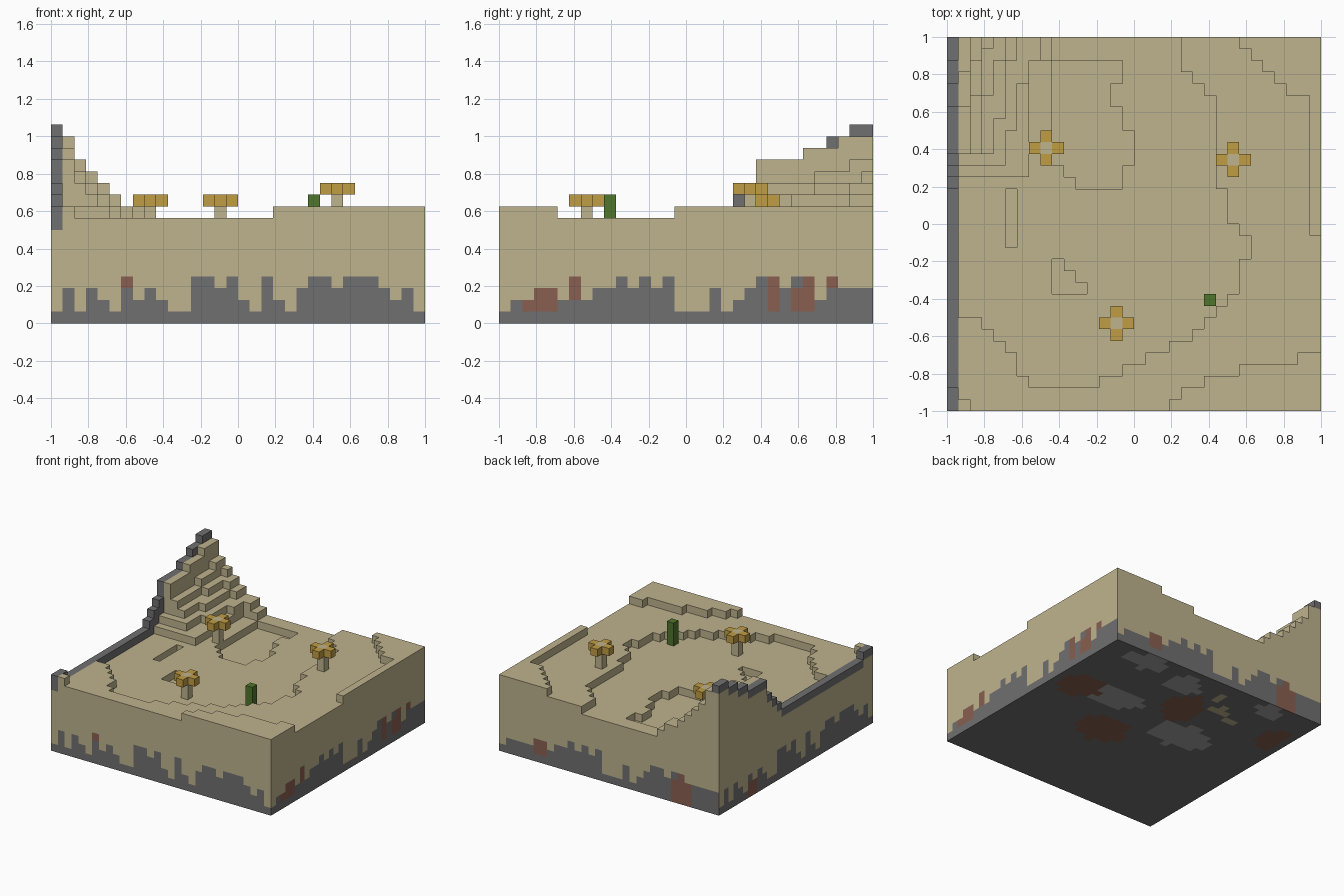
import bpy, bmesh
from mathutils import Vector

cube = bpy.data.objects.get("Cube")
if cube:
    bpy.data.objects.remove(cube, do_unlink=True)

N = 32           # blocks per side
S = 2 / N        # block size


def material(name, rgb):
    m = bpy.data.materials.new(name)
    m.use_nodes = True
    m.diffuse_color = (*rgb, 1)
    node = m.node_tree.nodes["Principled BSDF"]
    node.inputs["Base Color"].default_value = (*rgb, 1)
    node.inputs["Roughness"].default_value = 0.9
    return m


sand = material("sand", (0.52, 0.45, 0.27))
stone = material("stone", (0.16, 0.16, 0.16))
clay = material("clay", (0.25, 0.115, 0.08))
pale = material("pale stone", (0.36, 0.36, 0.36))
gold = material("gold leaves", (0.53, 0.34, 0.06))
green = material("green plant", (0.08, 0.18, 0.025))
SAND, STONE, CLAY, PALE = range(4)


def inside(poly, x, y):
    hit = False
    for (ax, ay), (bx, by) in zip(poly, poly[1:] + poly[:1]):
        if (ay > y) != (by > y) and x < ax + (y - ay) * (bx - ax) / (by - ay):
            hit = not hit
    return hit


# Ground outlines in block units
basin = [(1, 8), (2, 8), (6, 5), (6, 4), (8, 2), (12, 2), (16, 4), (22, 7), (25, 11), (25, 13),
         (26, 13), (26, 15), (25, 15), (24, 18), (23, 20), (23, 26), (20, 30), (20, N), (1, N)]
ridges = [[(19, 0), (20, 2), (25, 3.5), (30, 4.5), (N, 5), (N, 0)],
          [(25, N), (29, 27), (31, 27), (31, 15), (N, 15), (N, N)]]
pits = [[(9, 30), (15, 30), (15, 28), (14, 28), (14, 26), (15, 26), (15, 24), (16, 24), (16, 21),
         (15, 21), (15, 19), (11, 19), (9, 22)],
        [(5, 14), (6, 14), (6, 19), (5, 19)],
        [(9, 10), (9, 13), (10, 13), (12, 11), (12, 10)]]

# Stepped hill in the back corner: height, end along x, start along y
hill = [(17, 1, 30), (16, 1, 28), (16, 2, 29), (15, 2, 26), (14, 2, 22), (12, 1, 21), (11, 1, 20),
        (10, 1, 19), (14, 3, 30), (13, 3, 27), (12, 3, 22), (13, 4, 31), (12, 4, 27), (11, 4, 22),
        (12, 5, 30), (11, 5, 25), (10, 5, 21), (11, 6, 30), (10, 6, 24), (10, 7, 28), (10, 8, 30),
        (9, 7, 20), (9, 9, 30)]


def height(i, j):
    if not (0 <= i < N and 0 <= j < N):
        return 0
    x, y = i + 0.5, j + 0.5
    h = 8 if inside(basin, x, y) else 9
    if any(inside(p, x, y) for p in ridges) or (i == 0 and j < 2) or i + j == 1:
        h = 10
    if any(inside(p, x, y) for p in pits):
        h = 7
    return max([h] + [t for t, e, s in hill if i < e and j >= s])


# Stone band height around each side, a = one block
front = "acacbacbcbaaddcdbadbacddcdddcbca"
right = "abbbbbbbccdcdcdaaacabcddcddbcccc"
bands = {(0, -1): front, (1, 0): right, (0, 1): right[::-1], (-1, 0): front[::-1]}
# Clay patches on sides: first column, last column, lowest and top block
clays = {(0, -1): [(6, 6, 3, 4)],
         (1, 0): [(2, 2, 1, 2), (3, 4, 1, 3), (6, 6, 2, 4), (23, 23, 1, 4), (25, 26, 1, 3),
                  (26, 26, 1, 4), (28, 28, 3, 4)],
         (0, 1): [(25, 26, 1, 3), (4, 6, 0, 3), (5, 5, 0, 4)],
         (-1, 0): [(24, 25, 0, 2)]}
# Underside patches: centre, radii, colour
patches = [(.76, .30, .17, .17, CLAY), (.22, -.10, .2, .19, CLAY), (-.04, .52, .15, .2, CLAY),
           (-.86, .6, .1, .16, CLAY), (.46, .32, .25, .14, PALE), (.62, .88, .2, .1, PALE),
           (.18, .79, .16, .13, PALE), (-.3, .19, .26, .16, PALE), (-.58, .89, .12, .09, PALE),
           (-.28, .68, .09, .04, SAND), (-.17, .82, .04, .07, SAND), (-.42, .6, .05, .05, SAND)]


def side_colour(d, i, j, k, h):
    if height(i + d[0], j + d[1]) == 0:
        c = i if d[0] == 0 else j
        if any(a <= c <= b and lo <= k < top for a, b, lo, top in clays[d]):
            return CLAY
        if k < ord(bands[d][c]) - ord("a") + 1:
            return STONE
    if i == 0 and (k == h - 1 or (k >= 8 and d in ((1, 0), (0, -1)))):
        return STONE
    return SAND


def under_colour(i, j):
    x, y = (i + 0.5) * S - 1, (j + 0.5) * S - 1
    for px, py, rx, ry, c in patches:
        if ((x - px) / rx) ** 2 + ((y - py) / ry) ** 2 < 1:
            return c
    return STONE


def finish(bm, name, mats):
    bmesh.ops.remove_doubles(bm, verts=bm.verts, dist=0.0001)
    me = bpy.data.meshes.new(name)
    bm.to_mesh(me)
    bm.free()
    for m in mats:
        me.materials.append(m)
    ob = bpy.data.objects.new(name, me)
    bpy.context.collection.objects.link(ob)


# Terrain: top, underside and exposed side squares of every column
bm = bmesh.new()


def square(centre, u, v, colour):
    c, u, v = Vector(centre), Vector(u) / 2, Vector(v) / 2
    pts = [c - u - v, c + u - v, c + u + v, c - u + v]
    f = bm.faces.new([bm.verts.new(p * S - Vector((1, 1, 0))) for p in pts])
    f.material_index = colour


X, Y, Z = (1, 0, 0), (0, 1, 0), (0, 0, 1)
for i in range(N):
    for j in range(N):
        h = height(i, j)
        x, y = i + 0.5, j + 0.5
        square((x, y, h), X, Y, STONE if i == 0 else SAND)
        square((x, y, 0), Y, X, under_colour(i, j))
        for d in bands:
            for k in range(height(i + d[0], j + d[1]), h):
                square((x + d[0] / 2, y + d[1] / 2, k + 0.5), (-d[1], d[0], 0), Z,
                       side_colour(d, i, j, k, h))
finish(bm, "terrain", [sand, stone, clay, pale])


def block(name, i, j, low, top, mat):
    b = bmesh.new()
    bmesh.ops.create_cube(b, size=S)
    for v in b.verts:
        v.co.z *= top - low
        v.co += Vector(((i + 0.5) * S - 1, (j + 0.5) * S - 1, (low + top) * S / 2))
    finish(b, name, [mat])


# Small trees: trunk with four leaf blocks around its top
for n, (i, j, top) in enumerate([(8, 22, 11), (24, 21, 12), (14, 7, 11)], 1):
    block(f"tree_trunk_{n}", i, j, height(i, j), top, sand)
    for m, (dx, dy) in enumerate(bands, 1):
        block(f"tree_leaf_{n}_{m}", i + dx, j + dy, top - 1, top, gold)

# Green plant
block("green_plant", 22, 9, height(22, 9), 11, green)
